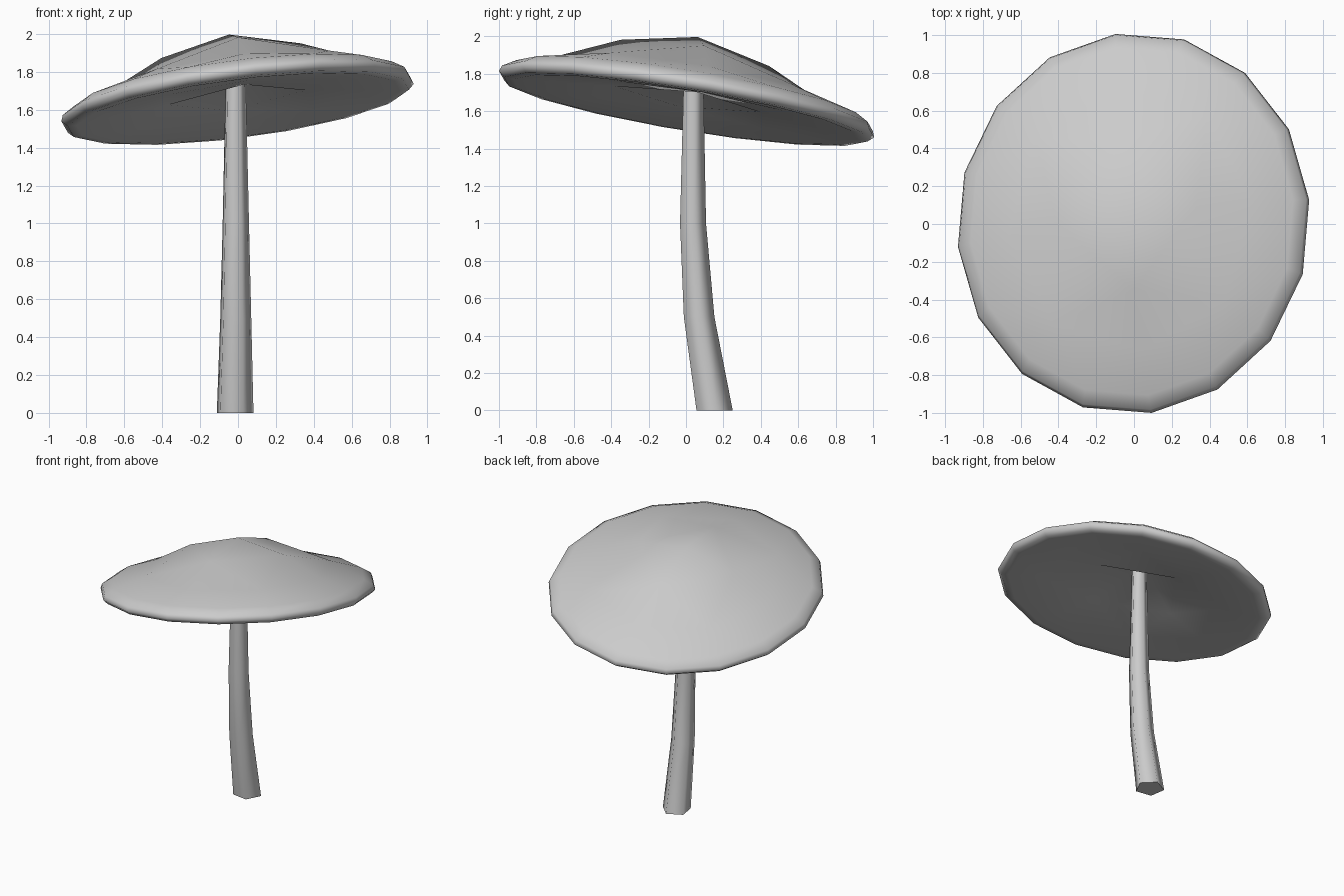
import bpy, bmesh
from math import cos, sin, pi, radians
from mathutils import Vector

if "Cube" in bpy.data.objects:
    bpy.data.objects.remove(bpy.data.objects["Cube"])


def ring(bm, centre, rx, ry, sides, phase):
    return [bm.verts.new((centre[0] + rx * cos(phase + 2 * pi * i / sides),
                          centre[1] + ry * sin(phase + 2 * pi * i / sides),
                          centre[2])) for i in range(sides)]


def bridge(bm, a, b):
    n = len(a)
    for i in range(n):
        bm.faces.new((a[i], a[(i + 1) % n], b[(i + 1) % n], b[i]))


def halve(bm, big, small):
    # join a ring to one with half as many sides
    n, m = len(big), len(small)
    for i in range(m):
        a, b, c = big[2 * i], big[2 * i + 1], big[(2 * i + 2) % n]
        s, t = small[i], small[(i + 1) % m]
        for f in ((a, b, s), (b, t, s), (b, c, t)):
            bm.faces.new(f)


def fan(bm, loop, tip):
    v = bm.verts.new(tip)
    for i in range(len(loop)):
        bm.faces.new((loop[i], loop[(i + 1) % len(loop)], v))


def finish(bm, name, angle):
    bmesh.ops.recalc_face_normals(bm, faces=bm.faces)
    me = bpy.data.meshes.new(name)
    bm.to_mesh(me)
    bm.free()
    ob = bpy.data.objects.new(name, me)
    bpy.context.collection.objects.link(ob)
    bpy.ops.object.select_all(action='DESELECT')
    ob.select_set(True)
    bpy.context.view_layer.objects.active = ob
    bpy.ops.object.shade_smooth_by_angle(angle=radians(angle))
    return ob


# Cap rim: elliptical, 16-sided, (radius, height) profile
bm = bmesh.new()
phase = radians(6.5)


def cap_ring(r, h, sides):
    return ring(bm, (0, 0, h), r * 0.92, r, sides, phase)


rim = [cap_ring(r, h, 16) for r, h in
       [(0.94, -0.012), (0.992, -0.01), (1.024, 0.018), (1.012, 0.05), (0.94, 0.092)]]
for a, b in zip(rim, rim[1:]):
    bridge(bm, a, b)
# Cap crown and hollow underside: sides halve towards the centre
for edge, (r8, h8), (r4, h4), tip in ((rim[0], (0.70, 0.015), (0.40, 0.045), 0.25),
                                      (rim[-1], (0.71, 0.16), (0.405, 0.298), 0.385)):
    mid, top = cap_ring(r8, h8, 8), cap_ring(r4, h4, 4)
    halve(bm, edge, mid)
    halve(bm, mid, top)
    fan(bm, top, (0, 0, tip))
tilt = Vector((0, 0, 1)).rotation_difference(Vector((-0.128, 0.165, 1)).normalized())
bm.transform(tilt.to_matrix().to_4x4())
bmesh.ops.translate(bm, verts=bm.verts, vec=(0, 0, 1.62))
finish(bm, "cap", 80)

# Stem: tapered, bent five-sided tube, (x, y, z, radius)
bm = bmesh.new()
path = [(-0.02, 0.148, 0, 0.103), (-0.016, 0.066, 0.5, 0.087),
        (-0.015, 0.034, 1.0, 0.074), (-0.015, 0.038, 1.86, 0.054)]
rings = [ring(bm, p[:3], p[3], p[3], 5, radians(9)) for p in path]
for a, b in zip(rings, rings[1:]):
    bridge(bm, a, b)
bm.faces.new(rings[0])
bm.faces.new(rings[-1])
finish(bm, "stem", 80)
